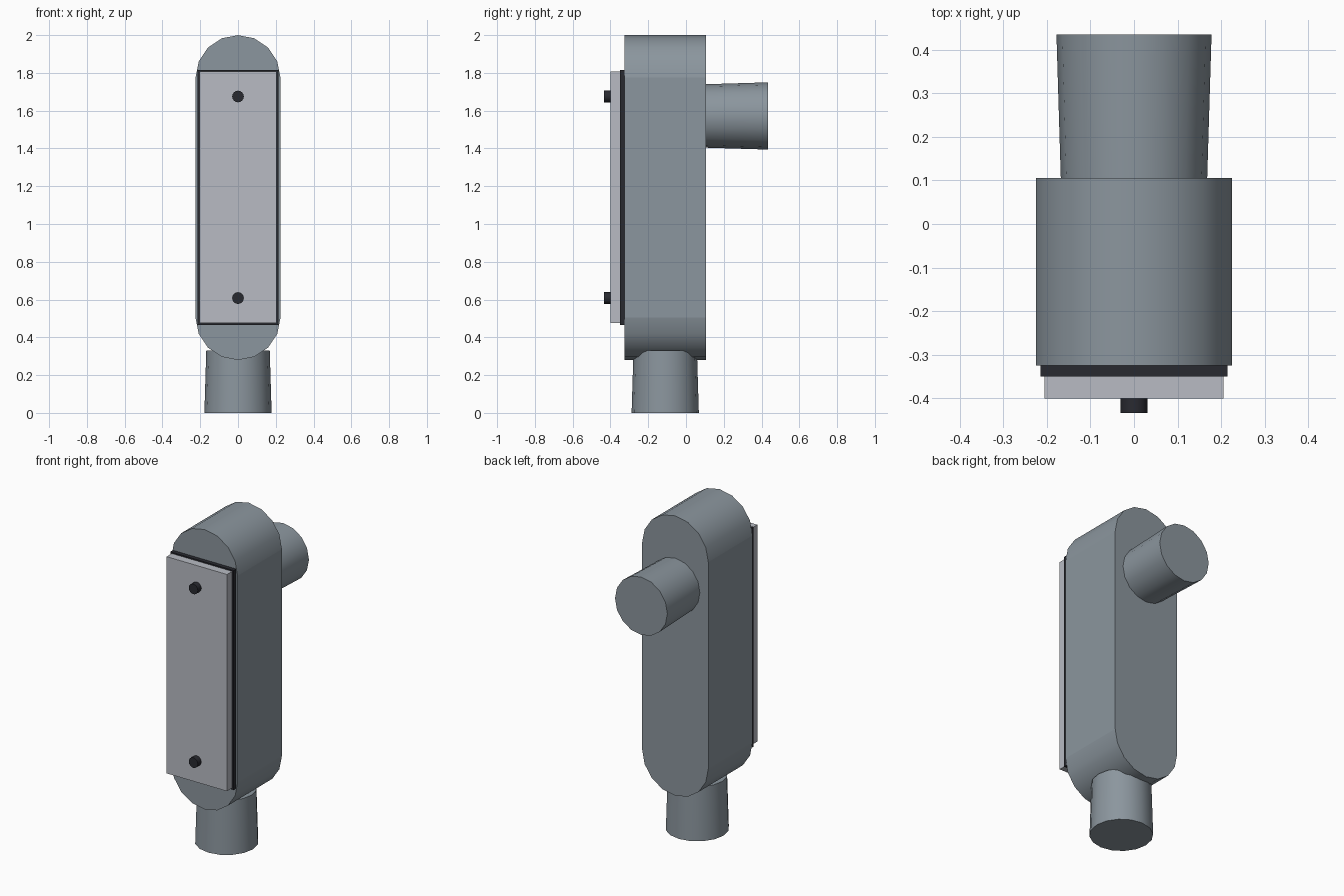
import bpy
import bmesh
from math import cos, sin, pi, radians

default_cube = bpy.data.objects.get("Cube")
if default_cube:
    bpy.data.objects.remove(default_cube, do_unlink=True)


def make_material(name, rgb):
    mat = bpy.data.materials.new(name)
    mat.use_nodes = True
    color = (*rgb, 1.0)
    mat.diffuse_color = color
    mat.node_tree.nodes["Principled BSDF"].inputs["Base Color"].default_value = color
    return mat


body_grey = make_material("body blue grey", (0.26, 0.305, 0.342))
cover_grey = make_material("cover light grey", (0.48, 0.50, 0.55))
dark_rubber = make_material("dark charcoal", (0.022, 0.023, 0.030))


def finish(obj, name, mat, smooth=True):
    obj.name = name
    obj.data.name = name
    obj.data.materials.append(mat)
    if smooth:
        bpy.ops.object.select_all(action="DESELECT")
        obj.select_set(True)
        bpy.context.view_layer.objects.active = obj
        bpy.ops.object.shade_smooth_by_angle(angle=radians(30))
    return obj


def box(name, half_width, y0, y1, z0, z1, mat):
    bpy.ops.mesh.primitive_cube_add(size=1, location=(0, (y0 + y1) / 2, (z0 + z1) / 2))
    obj = bpy.context.object
    obj.scale = (2 * half_width, y1 - y0, z1 - z0)
    bpy.ops.object.transform_apply(location=False, rotation=False, scale=True)
    return finish(obj, name, mat, smooth=False)


def tube(name, r_low, r_high, length, location, mat, tilt=0.0):
    bpy.ops.mesh.primitive_cone_add(vertices=16, radius1=r_low, radius2=r_high,
                                    depth=length, location=location,
                                    rotation=(tilt, 0, 0))
    return finish(bpy.context.object, name, mat)


# Housing: round-ended outline extruded front to back
R, LOW, HIGH, FRONT, BACK, STEPS = 0.225, 0.505, 1.775, -0.325, 0.105, 8
outline = []
for start, centre in ((0, HIGH), (pi, LOW)):
    for i in range(STEPS + 1):
        a = start + pi * i / STEPS
        outline.append((R * cos(a), centre + R * sin(a)))

bm = bmesh.new()
face = bm.faces.new([bm.verts.new((x, FRONT, z)) for x, z in outline])
extruded = bmesh.ops.extrude_face_region(bm, geom=[face], use_keep_orig=True)
bmesh.ops.translate(bm, vec=(0, BACK - FRONT, 0),
                    verts=[v for v in extruded["geom"] if isinstance(v, bmesh.types.BMVert)])
bmesh.ops.recalc_face_normals(bm, faces=bm.faces)
# Crisp seams where the flat sides meet the rounded ends
for e in bm.edges:
    if all(abs(abs(v.co.x) - R) < 1e-4 for v in e.verts):
        e.smooth = False
mesh = bpy.data.meshes.new("housing")
bm.to_mesh(mesh)
bm.free()
housing = bpy.data.objects.new("housing", mesh)
bpy.context.collection.objects.link(housing)
finish(housing, "housing", body_grey)

# Tapered pipe hubs, wider at their open ends
tube("bottom_hub", 0.178, 0.168, 0.33, (0, -0.11, 0.165), body_grey)
tube("back_hub", 0.168, 0.178, 0.33, (0, 0.27, 1.572), body_grey, tilt=-pi / 2)

# Gasket and cover plate on the front
box("gasket", 0.215, -0.35, FRONT, 0.466, 1.815, dark_rubber)
box("cover_plate", 0.205, -0.40, -0.35, 0.475, 1.807, cover_grey)

# Cover screws
for label, z in (("upper", 1.675), ("lower", 0.608)):
    tube(label + "_screw", 0.031, 0.031, 0.034, (0, -0.417, z), dark_rubber, tilt=pi / 2)
